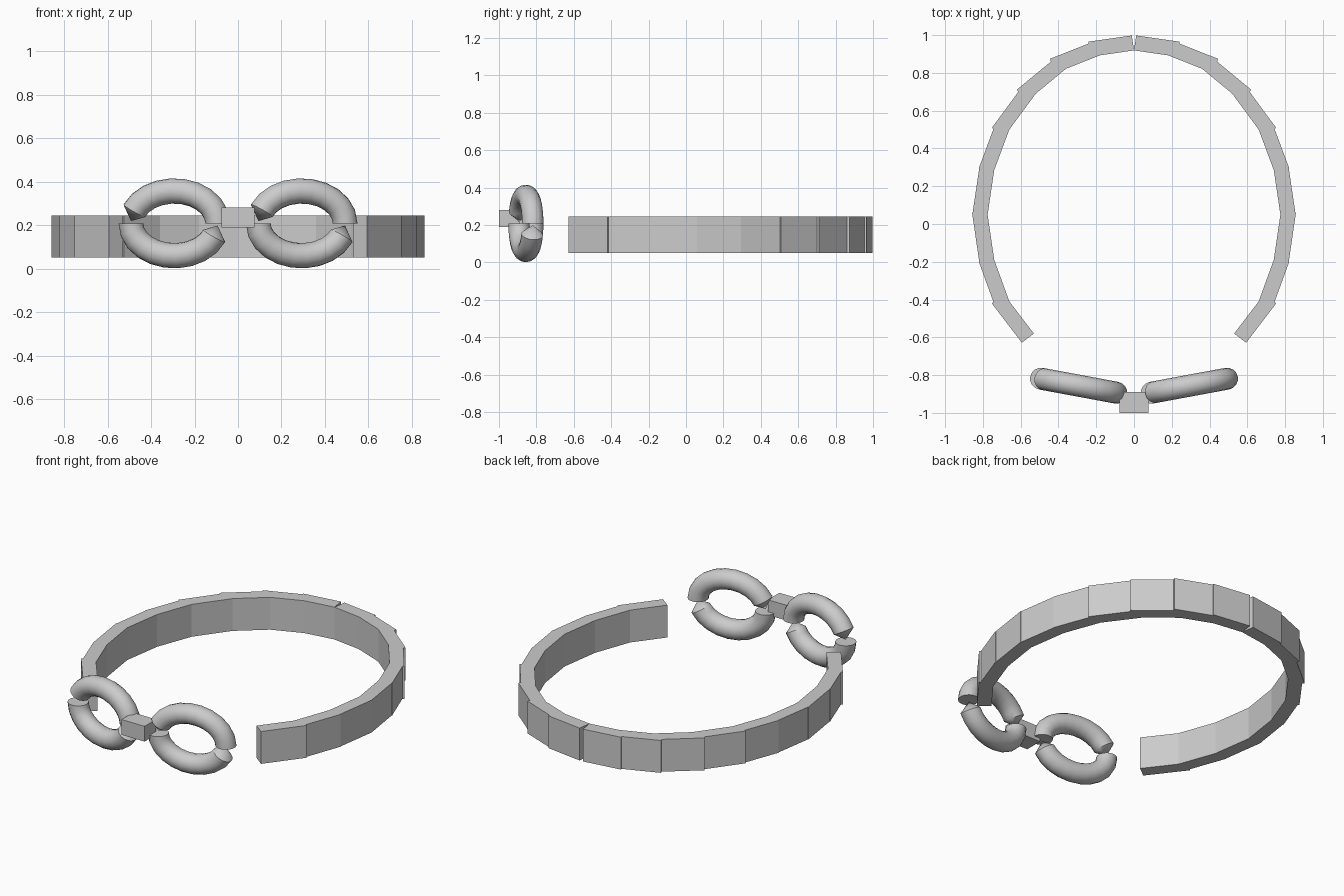
import bpy, bmesh
from math import sin, cos, pi, radians
from mathutils import Vector, Matrix

if "Cube" in bpy.data.objects:
    bpy.data.objects.remove(bpy.data.objects["Cube"])

grey = bpy.data.materials.new("light_grey")
grey.use_nodes = True
grey.diffuse_color = (0.6, 0.6, 0.6, 1)
grey.node_tree.nodes["Principled BSDF"].inputs["Base Color"].default_value = (0.6, 0.6, 0.6, 1)


def finish(bm, name):
    bmesh.ops.recalc_face_normals(bm, faces=bm.faces)
    mesh = bpy.data.meshes.new(name)
    bm.to_mesh(mesh)
    bm.free()
    mesh.materials.append(grey)
    ob = bpy.data.objects.new(name, mesh)
    bpy.context.collection.objects.link(ob)
    return ob


def add_prism(bm, outline, z0, z1):
    low = [bm.verts.new((p.x, p.y, z0)) for p in outline]
    high = [bm.verts.new((p.x, p.y, z1)) for p in outline]
    bm.faces.new(low)
    bm.faces.new(high)
    n = len(outline)
    for i in range(n):
        j = (i + 1) % n
        bm.faces.new((low[i], low[j], high[j], high[i]))


# Open band: overlapping straight plates along the inner line, mirrored in x
THICK = 0.08
inner = [Vector(p) for p in (
    (0, 0.919), (0.18, 0.893), (0.36, 0.822), (0.52, 0.69), (0.66, 0.50),
    (0.74, 0.285), (0.775, 0.05), (0.74, -0.19), (0.66, -0.41), (0.53, -0.58))]
# Overlap past the end (positive) or before the start (negative) of each plate
overlap = (0.05, 0.06, 0.065, 0.048, 0.02, 0.012, -0.02, -0.02, -0.048)
bm = bmesh.new()
for a, b, lap in zip(inner, inner[1:], overlap):
    along = (b - a).normalized()
    out = Vector((-along.y, along.x)) * THICK
    a = a + along * min(lap, 0)
    b = b + along * max(lap, 0)
    for side in (1, -1):
        outline = [Vector((p.x * side, p.y)) for p in (a, b, b + out, a + out)]
        add_prism(bm, outline, 0.05, 0.245)
finish(bm, "band")


# Oval links: two half tubes each, with one flat end and one pointed end
TUBE, RX, RZ, SIDES, STEPS = 0.058, 0.203, 0.149, 16, 10


def half_link(name, start, centre, tilt):
    bm = bmesh.new()
    place = Matrix.Translation(centre) @ Matrix.Rotation(tilt, 4, "Z")
    rings = []
    for i in range(STEPS + 1):
        t = start + radians(157) * i / STEPS
        mid = Vector((RX * cos(t), 0, RZ * sin(t)))
        normal = Vector((cos(t) / RX, 0, sin(t) / RZ)).normalized()
        ring = []
        for k in range(SIDES):
            u = 2 * pi * k / SIDES
            p = mid + normal * TUBE * cos(u) + Vector((0, TUBE * sin(u), 0))
            ring.append(bm.verts.new(place @ p))
        rings.append(ring)
    t = start + radians(176)
    tip = bm.verts.new(place @ Vector((RX * cos(t), 0, RZ * sin(t))))
    for k in range(SIDES):
        j = (k + 1) % SIDES
        for r, s in zip(rings, rings[1:]):
            bm.faces.new((r[k], r[j], s[j], s[k]))
        bm.faces.new((rings[-1][k], rings[-1][j], tip))
    bm.faces.new(rings[0])
    ob = finish(bm, name)
    bpy.ops.object.select_all(action="DESELECT")
    ob.select_set(True)
    bpy.context.view_layer.objects.active = ob
    bpy.ops.object.shade_smooth_by_angle(angle=radians(35))


for label, side in (("left", 1), ("right", -1)):
    centre = Vector((0.293 * side, -0.856, 0.208))
    for part, start in (("upper", 0), ("lower", pi)):
        half_link(f"{label}_link_{part}", start, centre, radians(10.5) * side)

# Centre block joining the links
bm = bmesh.new()
add_prism(bm, [Vector(p) for p in ((-0.077, -1), (0.077, -1), (0.077, -0.89), (-0.077, -0.89))], 0.188, 0.28)
finish(bm, "centre_block")
